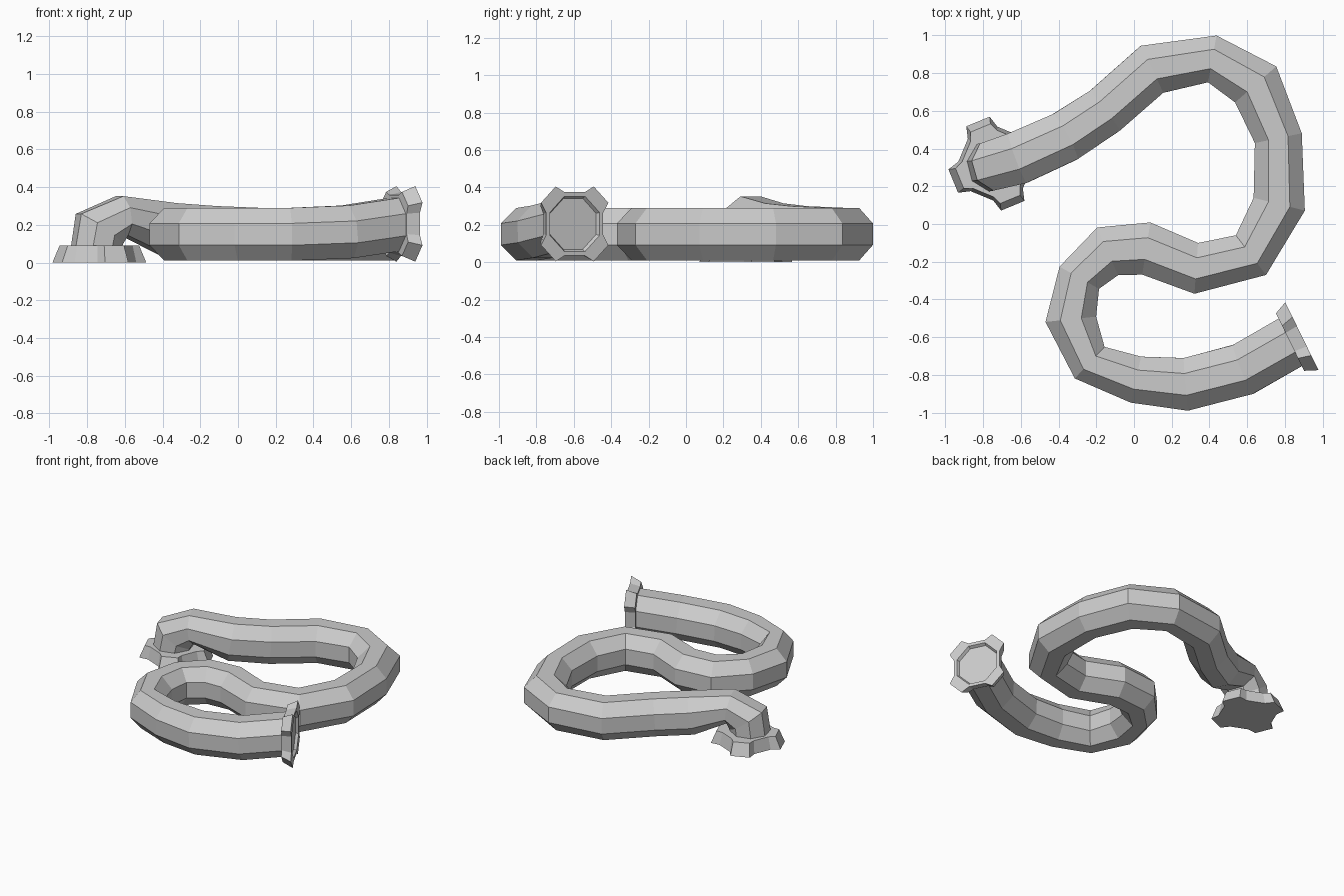
import bpy, bmesh, math
from mathutils import Vector

if "Cube" in bpy.data.objects:
    bpy.data.objects.remove(bpy.data.objects["Cube"])

# Hose centre line: x, y, z, half width, half height
PATH = [
    (.85, -.615, .205, .14, .14), (.58, -.77, .163, .14, .14), (.275, -.85, .15, .14, .14),
    (.01, -.825, .15, .125, .14), (-.235, -.735, .15, .115, .14), (-.335, -.505, .15, .135, .14),
    (-.29, -.285, .15, .12, .14), (-.14, -.145, .15, .138, .14), (.065, -.13, .15, .14, .14),
    (.33, -.235, .15, .135, .14), (.62, -.165, .15, .132, .14), (.77, .105, .15, .14, .14),
    (.765, .455, .15, .127, .14), (.645, .74, .15, .145, .14), (.415, .875, .15, .126, .14),
    (.095, .82, .15, .138, .14), (-.155, .6, .16, .132, .14), (-.37, .46, .177, .136, .14),
    (-.615, .35, .248, .14, .105), (-.735, .315, .178, .13, .14), (-.755, .31, .05, .13, .125),
]


def finish(name, bm):
    bmesh.ops.remove_doubles(bm, verts=bm.verts, dist=1e-4)
    bmesh.ops.recalc_face_normals(bm, faces=bm.faces)
    mesh = bpy.data.meshes.new(name)
    bm.to_mesh(mesh)
    bm.free()
    ob = bpy.data.objects.new(name, mesh)
    bpy.context.collection.objects.link(ob)
    return ob


def loft(name, rings):
    """Skin a list of equal point loops and cap both ends."""
    bm = bmesh.new()
    loops = [[bm.verts.new(p) for p in r] for r in rings]
    n = len(loops[0])
    for a, b in zip(loops, loops[1:]):
        for i in range(n):
            j = (i + 1) % n
            bm.faces.new((a[i], a[j], b[j], b[i]))
    bm.faces.new(loops[0])
    bm.faces.new(loops[-1])
    return finish(name, bm)


def hose():
    pts = [Vector(p[:3]) for p in PATH]
    rings = []
    for i, (x, y, z, w, h) in enumerate(PATH):
        t = Vector()
        if i > 0:
            t += (pts[i] - pts[i - 1]).normalized()
        if i < len(pts) - 1:
            t += (pts[i + 1] - pts[i]).normalized()
        t.normalize()
        side = Vector((-t.y, t.x, 0)).normalized()
        up = t.cross(side)
        k = 1 / math.cos(math.pi / 8)
        angles = [math.radians(22.5 + 45 * j) for j in range(8)]
        rings.append([pts[i] + side * (math.cos(a) * w * k) + up * (math.sin(a) * h * k)
                      for a in angles])
    loft("hose", rings)


def coupling(name, centre, axis, u, phase, scale, thick, recess):
    """Four-lug flange; its outer face sits at centre and looks along axis."""
    c, n, u = Vector(centre), Vector(axis).normalized(), Vector(u).normalized()
    v = n.cross(u)

    def point(deg, r, d):
        a = math.radians(deg)
        return c + (u * math.cos(a) + v * math.sin(a)) * r * scale + n * d

    def lugs(r_notch, r_lug, d):
        return [point(phase + 90 * k + da, r, d) for k in range(4)
                for da, r in ((-25.6, r_notch), (-15.5, r_lug), (15.5, r_lug), (25.6, r_notch))]

    def octagon(r, d):
        # doubled corners merge to eight
        return [point(phase + 90 * k + da, r, d) for k in range(4)
                for da in (-22.5, -22.5, 22.5, 22.5)]

    rings = [octagon(.150, -thick), lugs(.162, .195, -thick), lugs(.180, .230, 0)]
    if recess:
        rings += [octagon(.160, 0), octagon(.148, -recess)]
    bm_ob = loft(name, rings)
    return bm_ob


hose()
# Upright coupling at the right end, face-down coupling at the left end
coupling("end_coupling", (.89, -.595, .205), (.9, .44, 0), (-.44, .9, 0), 45, 1, .07, .02)
coupling("base_coupling", (-.735, .32, 0), (0, 0, -1), (-.92, -.38, 0), 0, 1.09, .09, 0)
